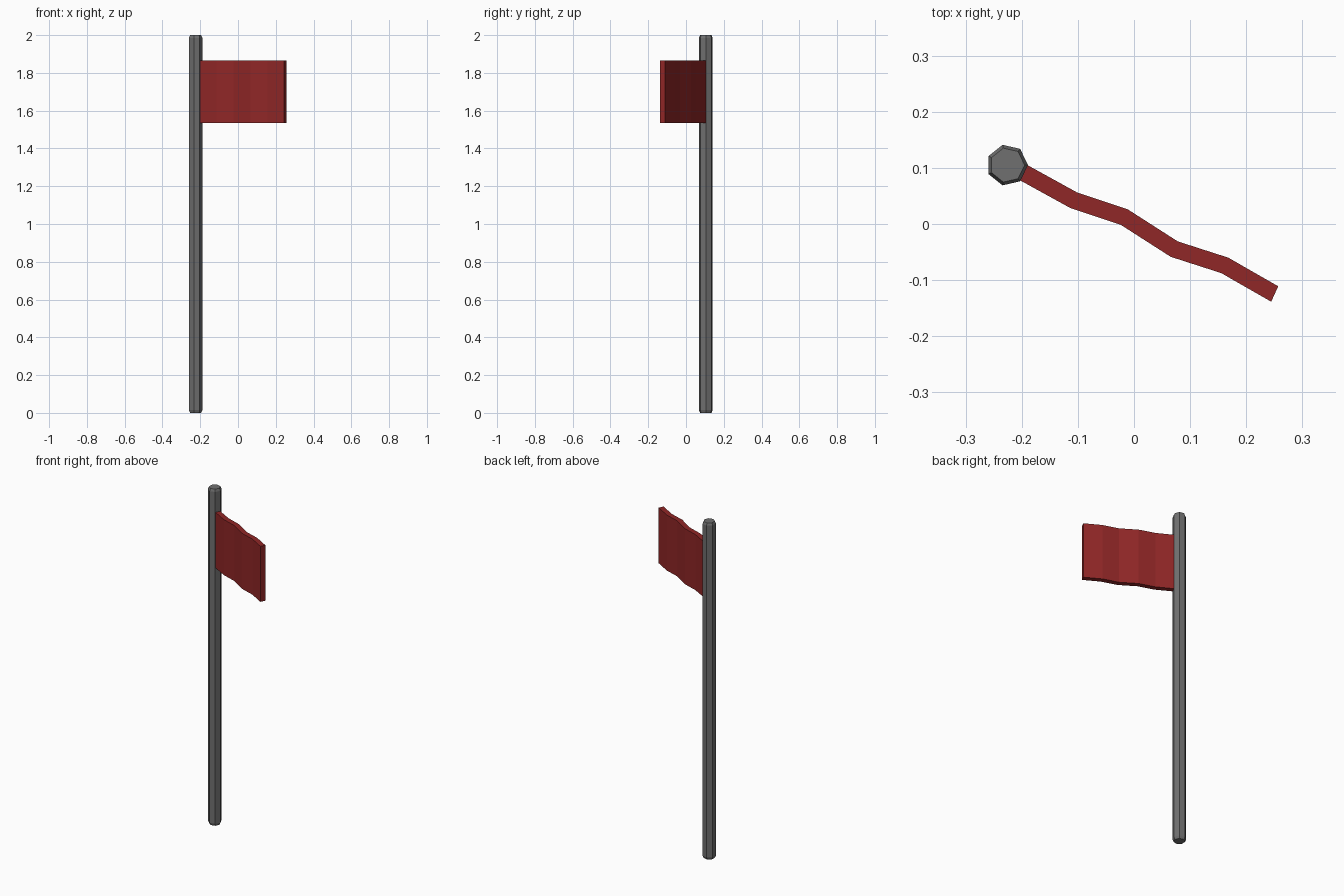
import bpy, bmesh
from math import cos, sin, tau

if "Cube" in bpy.data.objects:
    bpy.data.objects.remove(bpy.data.objects["Cube"])


def new_object(name, bm, color=None):
    bmesh.ops.recalc_face_normals(bm, faces=bm.faces)
    mesh = bpy.data.meshes.new(name)
    bm.to_mesh(mesh)
    bm.free()
    obj = bpy.data.objects.new(name, mesh)
    bpy.context.collection.objects.link(obj)
    if color:
        mat = bpy.data.materials.new(name + "_color")
        mat.diffuse_color = color
        mat.use_nodes = True
        mat.node_tree.nodes["Principled BSDF"].inputs["Base Color"].default_value = mat.diffuse_color
        mesh.materials.append(mat)
    return obj


def skin_rings(bm, rings):
    """Join matching point loops with quads and cap both ends."""
    loops = [[bm.verts.new(p) for p in ring] for ring in rings]
    n = len(loops[0])
    for a, b in zip(loops, loops[1:]):
        for i in range(n):
            j = (i + 1) % n
            bm.faces.new((a[i], a[j], b[j], b[i]))
    bm.faces.new(loops[0])
    bm.faces.new(loops[-1])


# Seven-sided pole with small chamfers at both ends
CX, CY, SIDES = -0.226, 0.105, 7
profile = [(0.031, 0.0), (0.037, 0.014), (0.037, 1.986), (0.031, 2.0)]
bm = bmesh.new()
skin_rings(bm, [[(CX + r * cos(tau * i / SIDES), CY + r * sin(tau * i / SIDES), z)
                 for i in range(SIDES)] for r, z in profile])
new_object("pole", bm, (0.16, 0.16, 0.16, 1))

# Wavy flag: constant-thickness strip leaving one face of the pole
path = [(-0.190, 0.105), (-0.101, 0.056), (-0.011, 0.026),
        (0.078, -0.031), (0.168, -0.060), (0.257, -0.111)]
DX, DY = -0.0125, -0.0275
LOW, HIGH = 1.535, 1.865
bm = bmesh.new()
skin_rings(bm, [[(x, y, LOW), (x, y, HIGH), (x + DX, y + DY, HIGH), (x + DX, y + DY, LOW)]
                for x, y in path])
new_object("flag", bm, (0.28, 0.02, 0.02, 1))
